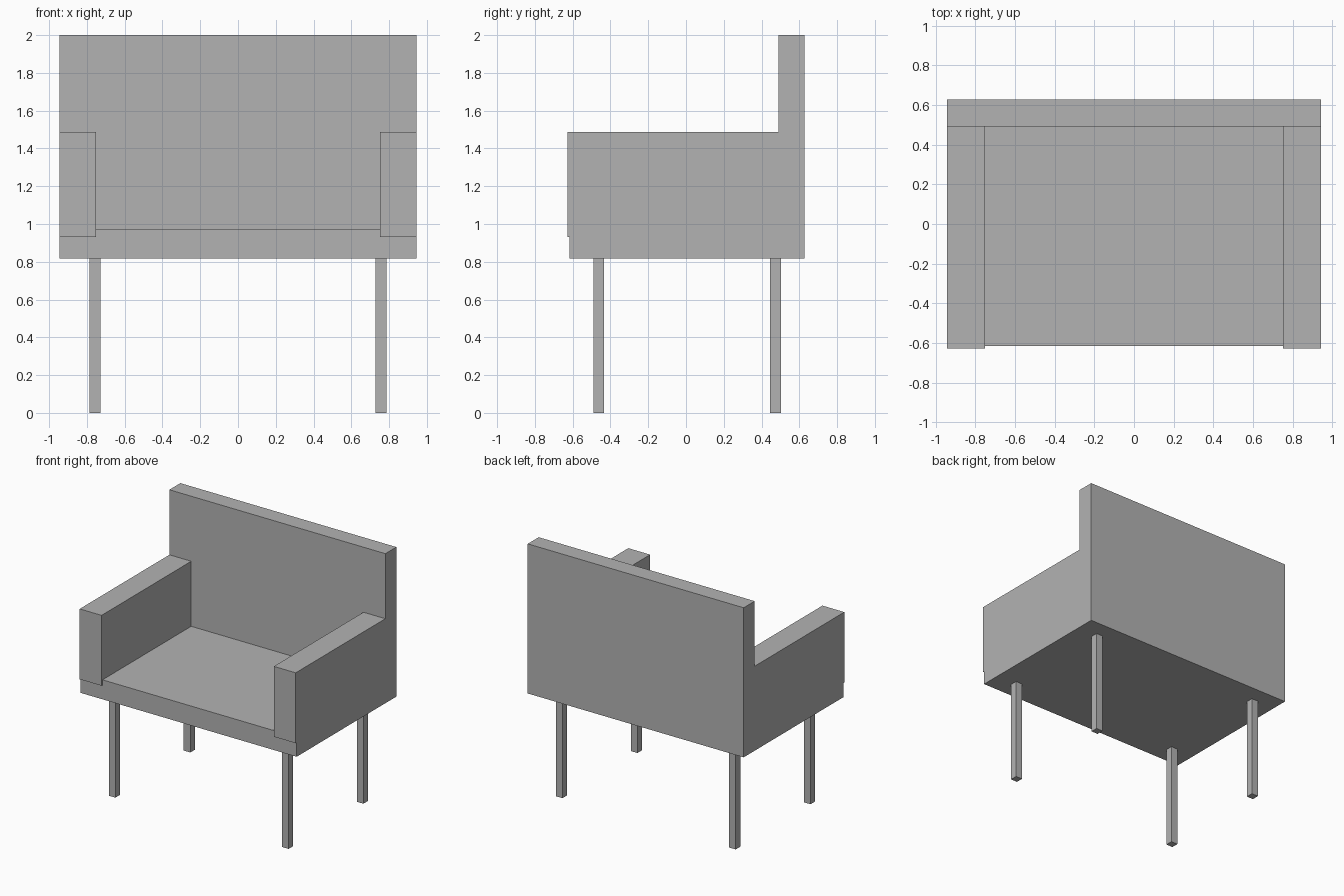
import bpy

if "Cube" in bpy.data.objects:
    bpy.data.objects.remove(bpy.data.objects["Cube"])

# One plain grey for the whole armchair
grey = bpy.data.materials.new("plain_grey")
grey.diffuse_color = (0.45, 0.45, 0.45, 1.0)
grey.use_nodes = True
grey.node_tree.nodes["Principled BSDF"].inputs["Base Color"].default_value = grey.diffuse_color


def box(name, x, y, z):
    """Axis-aligned box from (min, max) ranges."""
    bpy.ops.mesh.primitive_cube_add(
        size=1, location=[(a + b) / 2 for a, b in (x, y, z)])
    obj = bpy.context.object
    obj.name = name
    obj.scale = [b - a for a, b in (x, y, z)]
    bpy.ops.object.transform_apply(location=False, rotation=False, scale=True)
    obj.data.materials.append(grey)
    return obj


W, D = 0.944, 0.628           # half width and half depth
SEAT_BOTTOM, BACK_FRONT = 0.818, 0.491

# Seat slab and tall back panel
box("seat", (-W, W), (-0.616, BACK_FRONT), (SEAT_BOTTOM, 0.972))
box("backrest", (-W, W), (BACK_FRONT, D), (SEAT_BOTTOM, 2.0))

# Armrests overhang the seat front slightly; legs sit under the corners
for side, s in (("left", -1), ("right", 1)):
    box(f"{side}_armrest", sorted((s * 0.753, s * W)), (-D, BACK_FRONT), (0.93, 1.486))
    for end, y in (("front", (-0.491, -0.433)), ("back", (0.444, 0.502))):
        box(f"{end}_{side}_leg", sorted((s * 0.728, s * 0.786)), y, (0.0, SEAT_BOTTOM))
